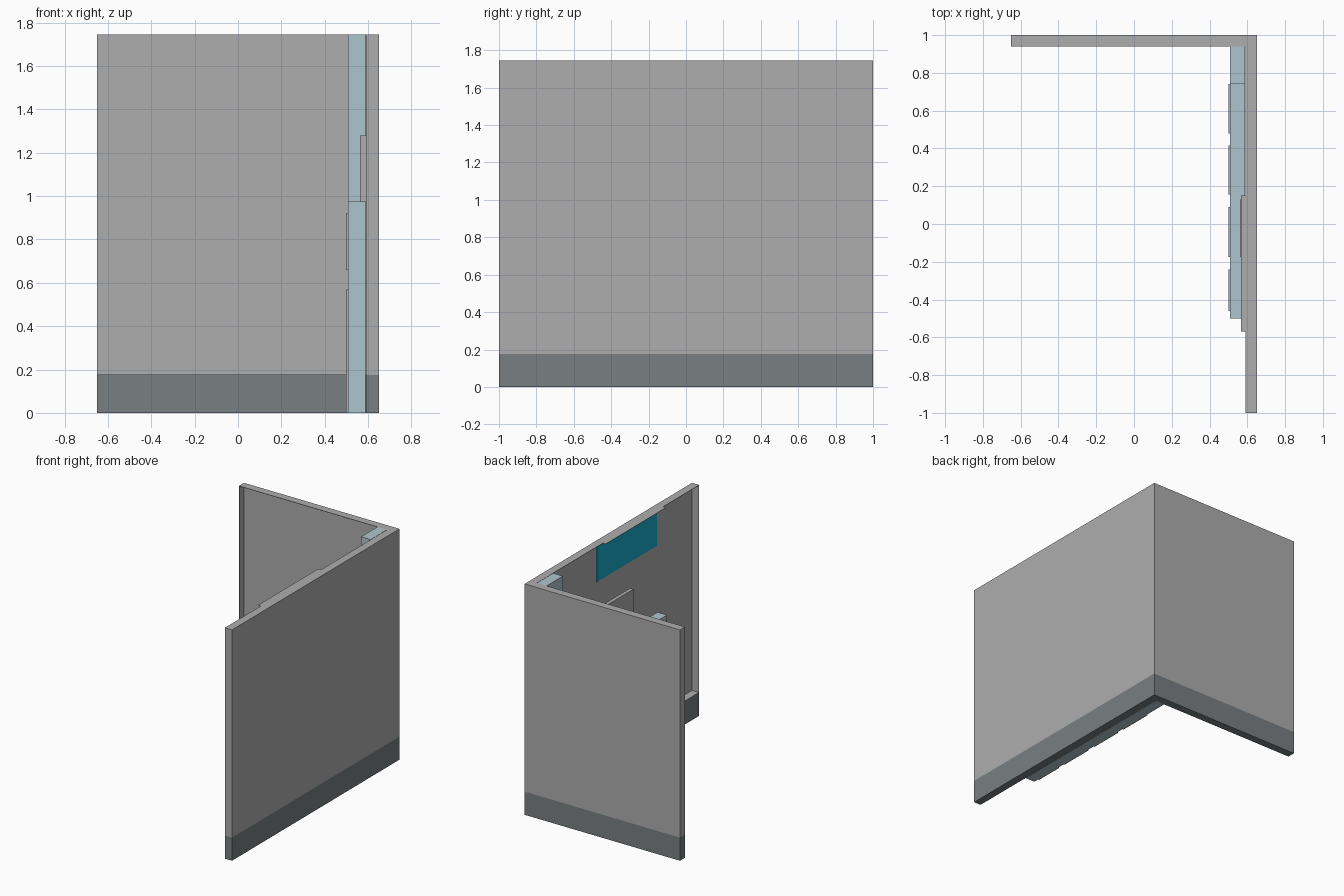
import bpy, bmesh
from mathutils import Matrix

if "Cube" in bpy.data.objects:
    bpy.data.objects.remove(bpy.data.objects["Cube"])


def material(name, rgb):
    m = bpy.data.materials.new(name)
    m.diffuse_color = (*rgb, 1)
    m.use_nodes = True
    m.node_tree.nodes["Principled BSDF"].inputs["Base Color"].default_value = m.diffuse_color
    return m


GREY = material("wall grey", (0.42, 0.42, 0.42))
DARK = material("skirting grey", (0.19, 0.212, 0.222))
BLUE = material("pale blue", (0.43, 0.56, 0.615))
TEAL = material("teal", (0.008, 0.41, 0.60))


def box(name, x, y, z, mat):
    """Box from (min, max) pairs."""
    bm = bmesh.new()
    bmesh.ops.create_cube(bm, size=1)
    size = [b - a for a, b in (x, y, z)]
    mid = [(a + b) / 2 for a, b in (x, y, z)]
    bmesh.ops.transform(bm, matrix=Matrix.Translation(mid) @ Matrix.Diagonal((*size, 1)), verts=bm.verts)
    me = bpy.data.meshes.new(name)
    bm.to_mesh(me)
    bm.free()
    me.materials.append(mat)
    ob = bpy.data.objects.new(name, me)
    bpy.context.collection.objects.link(ob)
    return ob


W, D, H = 0.65, 1.0, 1.745      # half width, half depth, height
T, S, B = 0.06, 0.003, 0.175    # wall depth, sheet thickness, skirting height

# Solid skirting under both walls
box("back_skirting", (-W, W), (D - T, D), (0, B), DARK)
box("right_skirting", (W - T, W), (-D, D - T), (0, B), DARK)
# Lighter ledge on top of the skirting
box("back_ledge", (-W, W), (D - T, D), (B, B + S), GREY)
box("right_ledge", (W - T, W), (-D, D - T), (B, B + S), GREY)

# Walls are outer sheets with a rim, open toward the room
box("back_wall", (-W, W), (D - S, D), (B, H), GREY)
box("right_wall", (W - S, W), (-D, D), (B, H), GREY)
box("back_top_rim", (-W, W), (D - T, D), (H - S, H), GREY)
box("right_top_rim", (W - T, W), (-D, D - T), (H - S, H), GREY)
box("back_end_rim", (-W, -W + S), (D - T, D), (B, H), GREY)
box("right_end_rim", (W - T, W), (-D, -D + S), (B, H), GREY)

# Upper panel with a thin lip above it
box("teal_panel", (W - 0.007, W - S), (-0.57, 0.145), (1.435, H - S), TEAL)
box("panel_lip", (0.566, W - T), (-0.57, 0.15), (H - S, H), GREY)

# Tall cupboard in the corner and low counter beside it
box("tall_cupboard", (0.508, 0.588), (0.745, 0.94), (0, H), BLUE)
box("counter", (0.508, 0.588), (-0.5, 0.745), (0, 0.975), BLUE)

# Upright panel standing on the counter
box("upright_panel", (0.562, 0.59), (-0.175, 0.13), (0.975, 1.28), GREY)

# Drawer fronts above door fronts
for i, y in enumerate([(-0.46, -0.24), (-0.175, 0.09), (0.155, 0.415), (0.48, 0.742)]):
    box(f"drawer_front_{i + 1}", (0.499, 0.508), y, (0.66, 0.92), GREY)
    box(f"door_front_{i + 1}", (0.499, 0.508), y, (0, 0.57), GREY)
